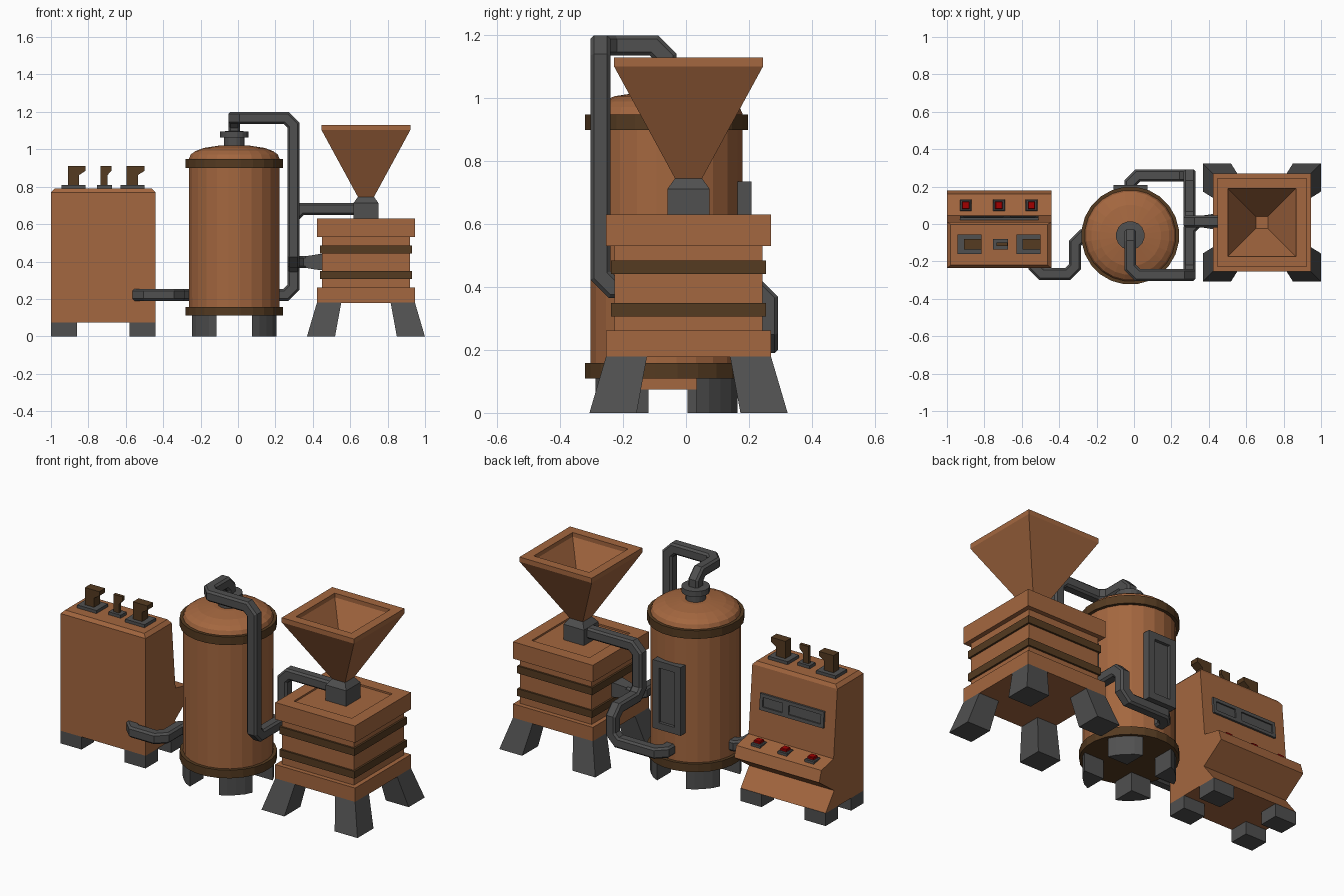
import bpy, bmesh, math
from mathutils import Vector

if "Cube" in bpy.data.objects:
    bpy.data.objects.remove(bpy.data.objects["Cube"])


def material(name, rgb):
    m = bpy.data.materials.new(name)
    m.diffuse_color = (*rgb, 1)
    m.use_nodes = True
    m.node_tree.nodes["Principled BSDF"].inputs["Base Color"].default_value = m.diffuse_color
    return m


COPPER = material("copper_brown", (0.37, 0.135, 0.05))
DARK = material("dark_brown", (0.09, 0.043, 0.015))
GREY = material("iron_grey", (0.08, 0.08, 0.08))
RED = material("button_red", (0.36, 0.0, 0.0))


def loft(name, rings, mat, closed=False):
    """Skin a series of equal-length point rings; cap the ends unless closed."""
    bm = bmesh.new()
    vs = [[bm.verts.new(p) for p in r] for r in rings]
    n = len(rings[0])
    pairs = list(zip(vs, vs[1:])) + ([(vs[-1], vs[0])] if closed else [])
    for a, b in pairs:
        for i in range(n):
            j = (i + 1) % n
            bm.faces.new((a[i], a[j], b[j], b[i]))
    if not closed:
        bm.faces.new(vs[0])
        bm.faces.new(vs[-1])
    bmesh.ops.recalc_face_normals(bm, faces=bm.faces)
    me = bpy.data.meshes.new(name)
    bm.to_mesh(me)
    bm.free()
    me.materials.append(mat)
    ob = bpy.data.objects.new(name, me)
    bpy.context.collection.objects.link(ob)
    return ob


def rect(x0, x1, y0, y1, z):
    return [(x0, y0, z), (x1, y0, z), (x1, y1, z), (x0, y1, z)]


def box(name, x0, x1, y0, y1, z0, z1, mat):
    return loft(name, [rect(x0, x1, y0, y1, z0), rect(x0, x1, y0, y1, z1)], mat)


def squares(name, cx, cy, steps, mat):
    """Stack of centred squares, each (half width, z)."""
    return loft(name, [rect(cx - h, cx + h, cy - h, cy + h, z) for h, z in steps], mat)


def lathe(name, cx, cy, prof, mat, n=24):
    def ring(r, z):
        return [(cx + r * math.cos(2 * math.pi * (i + .5) / n),
                 cy + r * math.sin(2 * math.pi * (i + .5) / n), z) for i in range(n)]
    return loft(name, [ring(r, z) for r, z in prof], mat)


def panel(name, x0, x1, z0, z1, back, thick, border, sink):
    """Raised frame with a sunken face, looking toward +y."""
    def ring(b, off):
        return [(x, back(z) + off, z) for x, z in
                ((x0 + b, z0 + b), (x1 - b, z0 + b), (x1 - b, z1 - b), (x0 + b, z1 - b))]
    return loft(name, [ring(0, -.005), ring(0, thick), ring(border, thick),
                       ring(border, thick - sink)], GREY)


def pipe(name, pts, h=.032, c=.011, cut=.04):
    """Chamfered square pipe swept with mitred, clipped corners."""
    pts = [Vector(p) for p in pts]
    path = [pts[0]]
    for a, p, b in zip(pts, pts[1:], pts[2:]):
        path += [p + (a - p).normalized() * cut, p + (b - p).normalized() * cut]
    path.append(pts[-1])
    dirs = [(b - a).normalized() for a, b in zip(path, path[1:])]
    d = dirs[0]
    u = Vector((d.y, d.z, d.x))
    v = d.cross(u)
    k = h - c
    sec = [(h, k), (k, h), (-k, h), (-h, k), (-h, -k), (-k, -h), (k, -h), (h, -k)]
    rings = [[path[0] + u * s + v * t for s, t in sec]]
    for i in range(1, len(path)):
        d = dirs[i - 1]
        nrm = d + dirs[i] if i < len(dirs) else d
        rings.append([q + d * ((path[i] - q).dot(nrm) / d.dot(nrm)) for q in rings[-1]])
    return loft(name, rings, GREY)


# --- Control cabinet (controls face +y) ---
side = [(-.235, .075), (-.235, .77), (.01, .77), (.045, .37), (.16, .345),
        (.18, .28), (.04, .18), (.12, .075)]
loft("cabinet_body", [[(x, y, z) for y, z in side] for x in (-1, -.442)], COPPER)
loft("cabinet_top", [rect(-1, -.442, -.235, .01, .77),
                     rect(-.98, -.462, -.22, -.002, .79)], COPPER)
for x in (-1, -.58):
    for y in (-.235, .005):
        box("cabinet_foot", x, x + .138, y, y + .115, 0, .076, GREY)


def slope(z):
    return .01 + .035 * (.77 - z) / .40


panel("gauge_panel_wide", -.93, -.68, .53, .625, slope, .012, .02, .008)
panel("gauge_panel_narrow", -.68, -.51, .53, .625, slope, .012, .02, .008)

# Buttons on the ledge
for x in (-.9, -.722, -.548):
    for name, h, top, mat in (("button_base", .031, .37, GREY), ("button", .02, .385, RED)):
        squares(name, x, .1, [(h, .34), (h, top - .004), (h * .85, top)], mat)

# Levers: post with an overhanging head
head = [(0, .8), (0, .91), (.095, .91), (.095, .885), (.06, .862), (.06, .8)]
for x, s, hy, py in ((-.91, 1, .027, .053), (-.735, .62, .01, .027), (-.595, 1, .027, .053)):
    y = -.108
    w = .127 if s == 1 else .08
    px = x - (.033 if s == 1 else .02)
    box("lever_plate", px, px + w, y - py, y + py, .785, .808, GREY)
    loft("lever", [[(x + a * s, yy, z) for a, z in head] for yy in (y - hy, y + hy)], DARK)

# --- Tank ---
TX, TY = -.02, -.062
lathe("tank_body", TX, TY, [(.243, .115), (.244, .95), (.235, .972), (.21, .99),
                            (.165, 1.007), (.08, 1.02)], COPPER)
lathe("tank_lower_band", TX, TY, [(.262, .11), (.262, .158)], DARK)
lathe("tank_upper_band", TX, TY, [(.262, .9), (.262, .948)], DARK)
lathe("tank_nozzle", TX, TY, [(.055, 1.01), (.055, 1.062), (.077, 1.062), (.077, 1.095),
                              (.04, 1.097)], GREY, 16)
foot = [(.095, .095), (.225, .095), (.205, .135), (.172, .172), (.135, .205), (.095, .225)]
for sx in (-1, 1):
    for sy in (-1, 1):
        loft("tank_foot", [[(TX + sx * a, TY + sy * b, z) for a, b in foot]
                           for z in (0, .115)], GREY)
panel("tank_sight_panel", -.11, .073, .33, .735, lambda z: .15, .058, .04, .018)

# --- Grinder with hopper ---
GX, GY = .684, .008
squares("grinder_core", GX, GY, [(.235, .25), (.235, .54)], COPPER)
squares("grinder_base", GX, GY, [(.262, .178), (.262, .262)], COPPER)
squares("grinder_top", GX, GY, [(.262, .53), (.262, .63), (.19, .63), (.19, .62)], COPPER)
for z in (.307, .442):
    squares("grinder_band", GX, GY, [(.246, z), (.246, z + .043)], DARK)
squares("hopper_neck", GX, GY, [(.067, .61), (.067, .712), (.042, .747)], GREY)
squares("hopper", GX, GY, [(.04, .74), (.237, 1.102), (.237, 1.13), (.182, 1.13),
                           (.182, 1.105), (.033, .85)], COPPER)
for sx in (-1, 1):
    for sy in (-1, 1):
        loft("grinder_leg", [[(GX + sx * a, GY + sy * b, z) for a, b in
                              ((i, i), (o, i), (o, o), (i, o))]
                             for i, o, z in ((.165, .315, 0), (.132, .262, .18))], GREY)

# --- Pipes ---
pipe("outlet_pipe", [(TX, TY, 1.08), (TX, TY, 1.168), (TX, -.272, 1.168),
                     (.297, -.272, 1.168), (.297, -.272, .397), (.297, .013, .397),
                     (.44, .013, .397)])
pipe("return_pipe", [(.64, .013, .68), (.297, .013, .68), (.297, .013, .397),
                     (.297, .26, .397), (.297, .26, .222), (TX, .26, .222),
                     (TX, .16, .222)])
pipe("cabinet_pipe", [(-.532, -.2, .222), (-.532, -.268, .222), (-.315, -.268, .222),
                      (-.315, TY, .222), (-.23, TY, .222)])
# Flared coupling into the grinder
loft("pipe_coupling", [[(x, .013 + a * h, .397 + b * h) for a, b in
                        ((-1, -1), (1, -1), (1, 1), (-1, 1))]
                       for x, h in ((.36, .031), (.43, .042), (.455, .042))], GREY)
